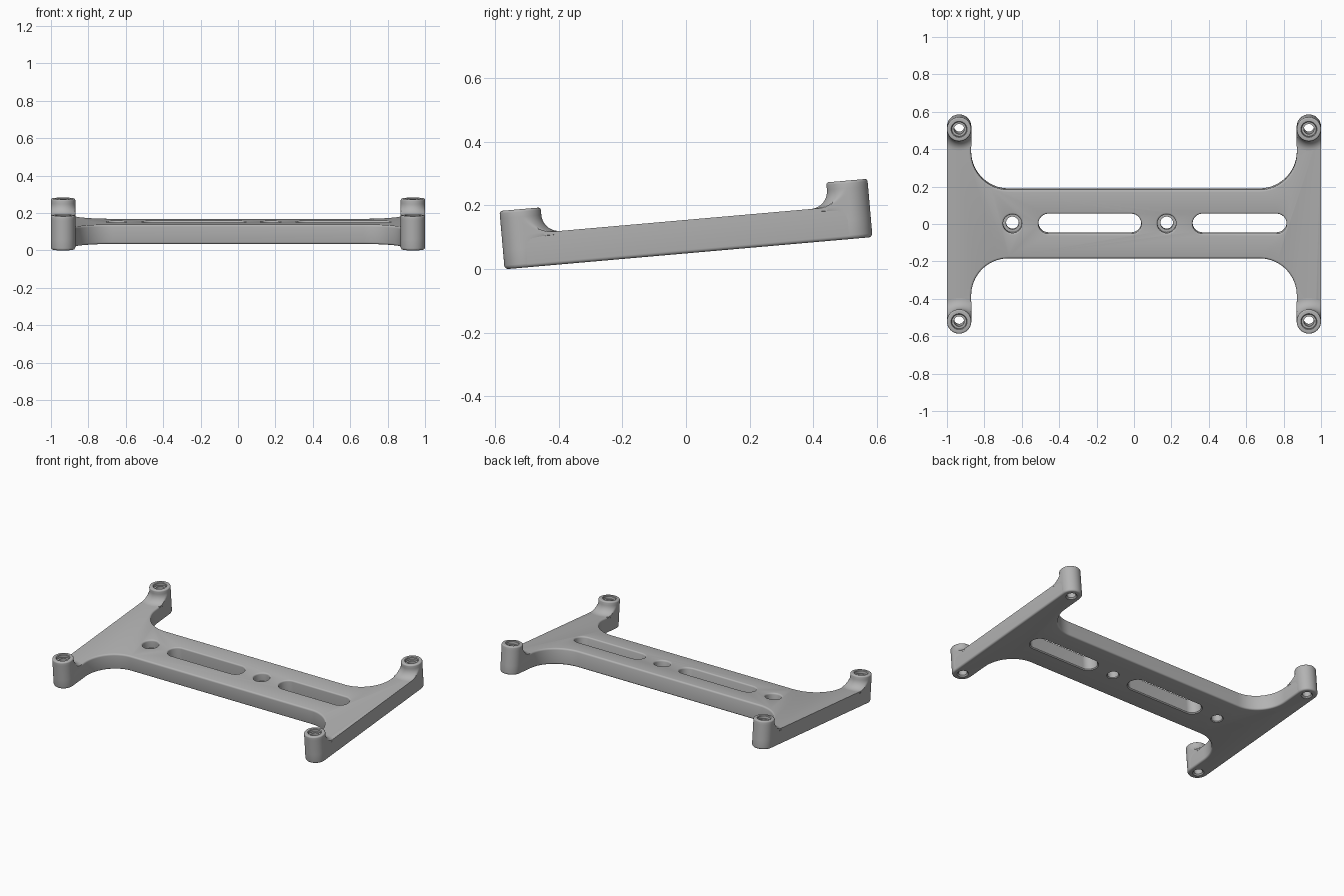
import bpy, bmesh, math
from math import sin, cos, pi, radians

if "Cube" in bpy.data.objects:
    bpy.data.objects.remove(bpy.data.objects["Cube"])

TILT = radians(5)
T, H = 0.105, 0.184            # plate thickness, post height
PX, PY, PR = 0.935, 0.516, 0.065   # post centre and radius
EDGE = 0.011                   # edge rounding

grey = bpy.data.materials.new("satin_grey")
grey.use_nodes = True
colour = (0.45, 0.45, 0.45, 1)
grey.diffuse_color = colour
grey.node_tree.nodes["Principled BSDF"].inputs["Base Color"].default_value = colour


def arc(cx, cy, rx, ry, a0, a1, n):
    """Points on an elliptical arc, angles in degrees."""
    steps = [radians(a0 + (a1 - a0) * i / n) for i in range(n + 1)]
    return [(cx + rx * cos(a), cy + ry * sin(a)) for a in steps]


def loft(bm, rings, closed=False):
    """Skin equal-length rings; cap the ends unless the rings close on themselves."""
    rows = [[bm.verts.new(p) for p in ring] for ring in rings]
    pairs = list(zip(rows, rows[1:])) + ([(rows[-1], rows[0])] if closed else [])
    n = len(rows[0])
    for a, b in pairs:
        for i in range(n):
            j = (i + 1) % n
            bm.faces.new((a[i], a[j], b[j], b[i]))
    if not closed:
        bm.faces.new(rows[0][::-1])
        bm.faces.new(rows[-1])


def finish(bm, name):
    bmesh.ops.remove_doubles(bm, verts=bm.verts, dist=1e-6)
    bmesh.ops.recalc_face_normals(bm, faces=bm.faces)
    mesh = bpy.data.meshes.new(name)
    bm.to_mesh(mesh)
    bm.free()
    mesh.materials.append(grey)
    obj = bpy.data.objects.new(name, mesh)
    bpy.context.collection.objects.link(obj)
    return obj


def activate(obj):
    bpy.ops.object.select_all(action="DESELECT")
    obj.select_set(True)
    bpy.context.view_layer.objects.active = obj


def outline(o, side):
    """H-shaped plate outline inset by o, and by side on the outer flanks."""
    r, R = PR - 0.0005, 0.2
    quad = arc(PX, PY, r - side, r - o, 0, 90, 12)
    quad += arc(PX, PY, r - o, r - o, 90, 180, 12)[1:]
    quad += arc(PX - r - R, 0.384, R + o, R + o, 0, -90, 20)
    top = quad + [(-x, y) for x, y in reversed(quad)]
    return top + [(-x, -y) for x, y in top]


# Plate: rounded edges, but crisp along the outer flanks on top
bm = bmesh.new()
low = [(EDGE - x, EDGE + z) for x, z in arc(0, 0, EDGE, EDGE, -90, 0, 4)]
high = [(EDGE - x, T - EDGE + z) for x, z in arc(0, 0, EDGE, EDGE, 0, 90, 4)]
rings = [[(x, y, z) for x, y in outline(o, o)] for o, z in low]
rings += [[(x, y, z) for x, y in outline(o, 0)] for o, z in high]
loft(bm, rings)
plate = finish(bm, "plate")

# Cutters for slots, stepped holes and post bores
bm = bmesh.new()


def cut(x0, x1, y, profile):
    rings = []
    for r, z in profile:
        pts = arc(x1, y, r, r, -90, 90, 24) + arc(x0, y, r, r, 90, 270, 24)
        if x0 == x1:
            pts = arc(x0, y, r, r, 0, 360, 48)[:-1]
        rings.append([(px, py, z) for px, py in pts])
    loft(bm, rings)


def mouth(r, e):
    """Rounded mouth of an opening at the top face."""
    return [(r + e - x, T - e + z) for x, z in arc(0, 0, e, e, 0, 90, 4)] + [(r + e, T + 0.05)]


def foot(r, e):
    return [(r + e, -0.05), (r + e, 0), (r, e)]


for x0, x1 in ((-0.457, -0.015), (0.367, 0.762)):
    cut(x0, x1, 0.002, foot(0.054, 0.006) + mouth(0.054, 0.009))
for x in (-0.65, 0.175):
    cut(x, x, 0.002, foot(0.034, 0.005) + [(0.034, 0.05), (0.05, 0.05)] + mouth(0.05, 0.01))
for sx in (-1, 1):
    for sy in (-1, 1):
        cut(sx * PX, sx * PX, sy * PY, [(0.035, -0.05), (0.035, T + 0.05)])
cutter = finish(bm, "opening_cutter")
cutter.hide_render = True
mod = plate.modifiers.new("openings", "BOOLEAN")
mod.operation, mod.solver, mod.object = "DIFFERENCE", "EXACT", cutter
activate(plate)
bpy.ops.object.modifier_apply(modifier=mod.name)
bpy.data.objects.remove(cutter)

# Posts: turned ring with a counterbored hole and a fillet flowing onto the arm
F = 0.055
profile = [(0.035, 0.001), (0.027, 0.009), (0.027, H - 0.02), (0.039, H - 0.02),
           (0.039, H - 0.004), (0.043, H)]
profile += arc(PR - 0.008, H - 0.008, 0.008, 0.008, 90, 0, 4)
profile += arc(PR + F, T + F, F, F, 180, 270, 10)
profile += [(PR + F, T - 0.01), (PR, 0.06)]
profile += arc(PR - EDGE, EDGE + 0.001, EDGE, EDGE, 0, -90, 4)


def post(name, sx, sy):
    bm = bmesh.new()
    n = 96
    rings = []
    for r, z in profile:
        ring = []
        for i in range(n):
            a = 2 * pi * i / n
            # The fillet only spreads inwards, within the arm width
            rad = r if i <= n // 2 else min(r, PR)
            x = max(-PR, min(PR, rad * cos(a)))
            ring.append((sx * (PX + x), sy * (PY - rad * sin(a)), z))
        rings.append(ring)
    loft(bm, rings, closed=True)
    return finish(bm, name)


parts = [plate]
for sx, side in ((1, "left"), (-1, "right")):
    for sy, end in ((-1, "front"), (1, "back")):
        parts.append(post(f"{end}_{side}_post", sx, sy))

# Shade and tilt everything together
for obj in parts:
    activate(obj)
    bpy.ops.object.shade_smooth_by_angle(angle=radians(30))
    obj.rotation_euler = (TILT, 0, 0)
    obj.location = (0, H / 2 * sin(TILT), (PY + PR - EDGE) * sin(TILT))
